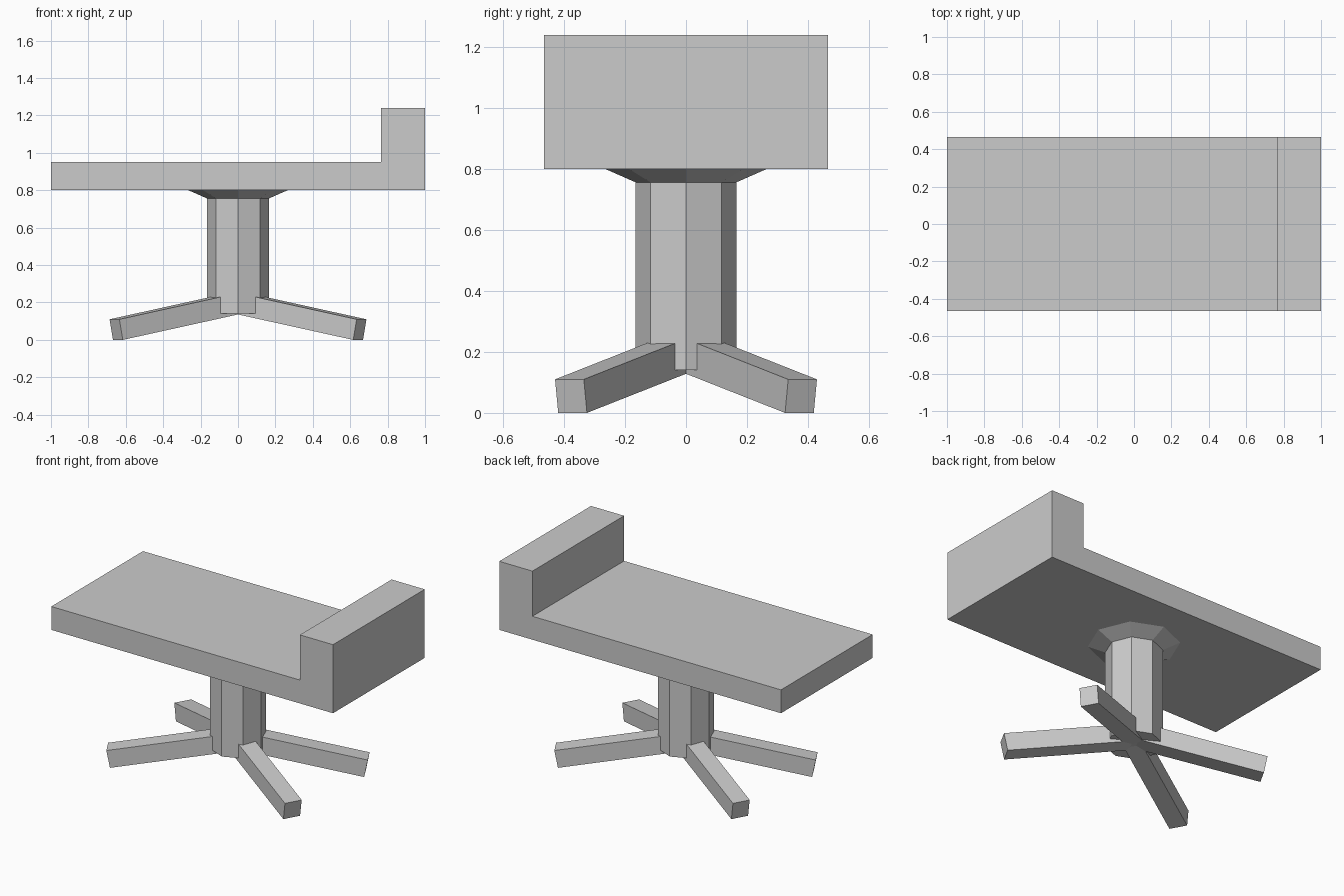
import bpy, bmesh
from math import sin, cos, radians
from mathutils import Matrix, Vector

cube = bpy.data.objects.get("Cube")
if cube:
    bpy.data.objects.remove(cube, do_unlink=True)

COLOUR = (0.6, 0.6, 0.6, 1)
grey = bpy.data.materials.new("plain grey")
grey.use_nodes = True
grey.diffuse_color = COLOUR
grey.node_tree.nodes["Principled BSDF"].inputs["Base Color"].default_value = COLOUR


def add_object(name, bm):
    bmesh.ops.recalc_face_normals(bm, faces=bm.faces)
    mesh = bpy.data.meshes.new(name)
    bm.to_mesh(mesh)
    bm.free()
    mesh.materials.append(grey)
    obj = bpy.data.objects.new(name, mesh)
    bpy.context.collection.objects.link(obj)


def octagon(name, r_bottom, r_top, z0, z1):
    bm = bmesh.new()
    bmesh.ops.create_cone(bm, cap_ends=True, segments=8, radius1=r_bottom, radius2=r_top,
                          depth=z1 - z0, matrix=Matrix.Translation((0, 0, (z0 + z1) / 2)))
    add_object(name, bm)


# Bed slab with raised head end: L-shaped profile swept along y
HALF_WIDTH = 0.465
profile = [(-1, 0.8), (1, 0.8), (1, 1.24), (0.765, 1.24), (0.765, 0.95), (-1, 0.95)]
bm = bmesh.new()
face = bm.faces.new([bm.verts.new((x, -HALF_WIDTH, z)) for x, z in profile])
swept = bmesh.ops.extrude_face_region(bm, geom=[face])["geom"]
bmesh.ops.translate(bm, vec=(0, 2 * HALF_WIDTH, 0),
                    verts=[v for v in swept if isinstance(v, bmesh.types.BMVert)])
add_object("bed", bm)

# Pedestal and flared collar under the bed
octagon("column", 0.165, 0.165, 0.14, 0.756)
octagon("collar", 0.165, 0.265, 0.756, 0.8)

# Four sloping legs, one shape mirrored into each quadrant
LENGTH, WIDTH, HEIGHT = 0.74, 0.108, 0.112
turn, tilt = radians(29.2), radians(10.9)
out = Vector((cos(turn), sin(turn), 0))
up = Vector((0, 0, 1))
along = out * cos(tilt) - up * sin(tilt)
rise = out * sin(tilt) + up * cos(tilt)
side = rise.cross(along)
centre = Vector((0.642, 0.372, 0)) - along * LENGTH / 2 + rise * HEIGHT / 2
box = Matrix((along * LENGTH, side * WIDTH, rise * HEIGHT)).transposed().to_4x4()
box = Matrix.Translation(centre) @ box

for side_name, sx in (("left", 1), ("right", -1)):
    for end_name, sy in (("front", -1), ("back", 1)):
        bm = bmesh.new()
        bmesh.ops.create_cube(bm, size=1, matrix=Matrix.Diagonal((sx, sy, 1, 1)) @ box)
        add_object(f"{end_name}_{side_name}_leg", bm)
